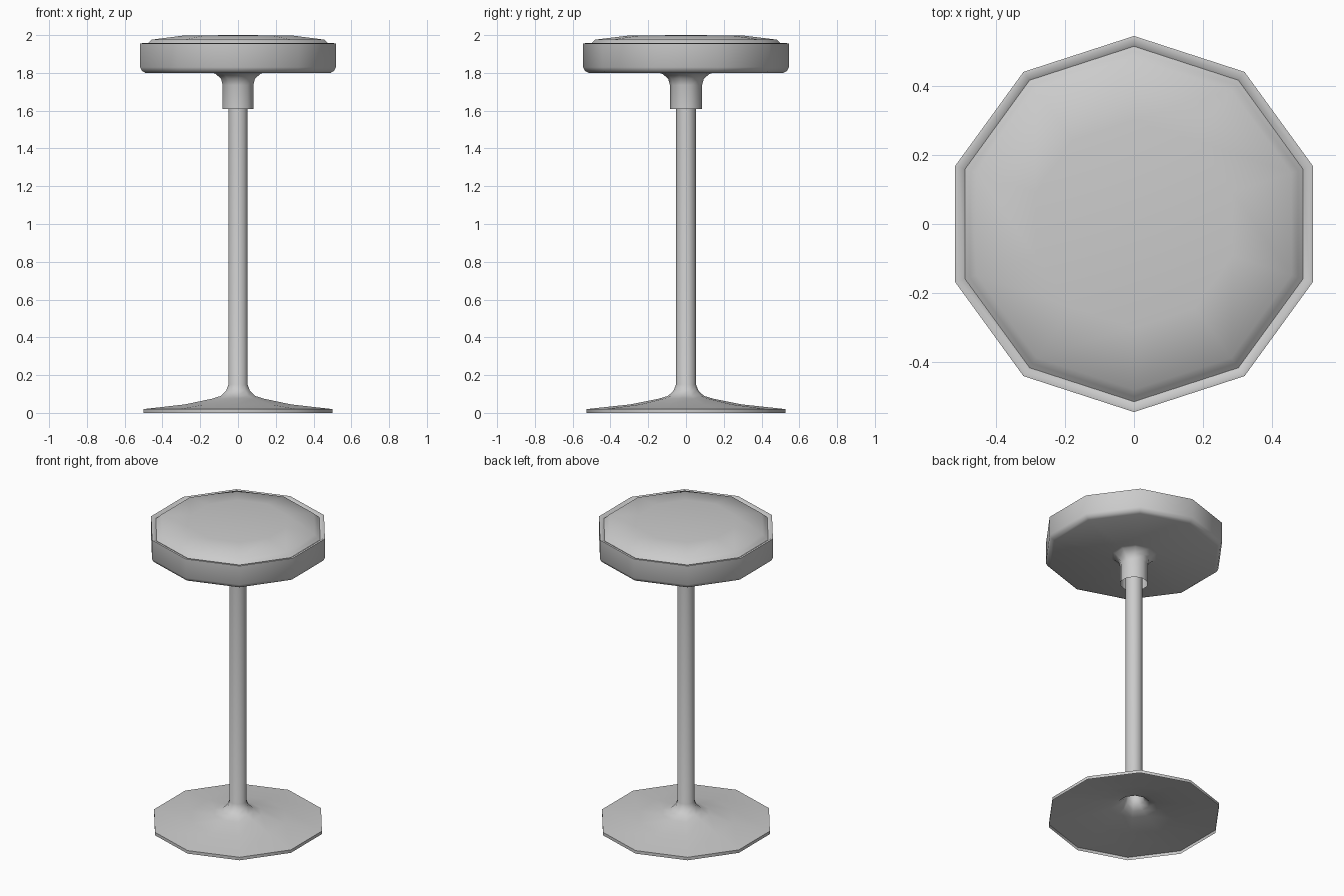
import bpy, bmesh
from math import cos, sin, pi, radians

if "Cube" in bpy.data.objects:
    bpy.data.objects.remove(bpy.data.objects["Cube"])

SIDES = 10


def lathe(name, profile):
    """Revolve (radius, z) points into a ten-sided part with a corner on +y."""
    bm = bmesh.new()
    rings = []
    for r, z in profile:
        if r == 0:
            rings.append([bm.verts.new((0, 0, z))] * SIDES)
        else:
            rings.append([bm.verts.new((r * cos(pi / 2 + 2 * pi * i / SIDES),
                                        r * sin(pi / 2 + 2 * pi * i / SIDES), z))
                          for i in range(SIDES)])
    for a, b in zip(rings, rings[1:]):
        for i in range(SIDES):
            j = (i + 1) % SIDES
            corners = list(dict.fromkeys((a[i], a[j], b[j], b[i])))
            bm.faces.new(corners)
    mesh = bpy.data.meshes.new(name)
    bm.to_mesh(mesh)
    bm.free()
    obj = bpy.data.objects.new(name, mesh)
    bpy.context.collection.objects.link(obj)
    bpy.ops.object.select_all(action='DESELECT')
    obj.select_set(True)
    bpy.context.view_layer.objects.active = obj
    bpy.ops.object.shade_smooth_by_angle(angle=radians(50))
    return obj


# Flared hollow base running up into the pole
lathe("base_and_pole", [
    (0.526, 0), (0.526, 0.02), (0.295, 0.045), (0.145, 0.075), (0.095, 0.09),
    (0.066, 0.118), (0.053, 0.15), (0.053, 1.75)])

# Collar open at the bottom, flaring into the seat pan, rim groove and domed cushion
lathe("seat_and_collar", [
    (0.085, 1.61), (0.085, 1.735), (0.095, 1.77), (0.125, 1.795), (0.14, 1.80),
    (0.515, 1.80), (0.535, 1.81), (0.545, 1.83), (0.545, 1.955), (0.535, 1.957),
    (0.515, 1.945), (0.50, 1.957), (0.48, 1.976), (0.30, 1.998), (0, 2.0)])
